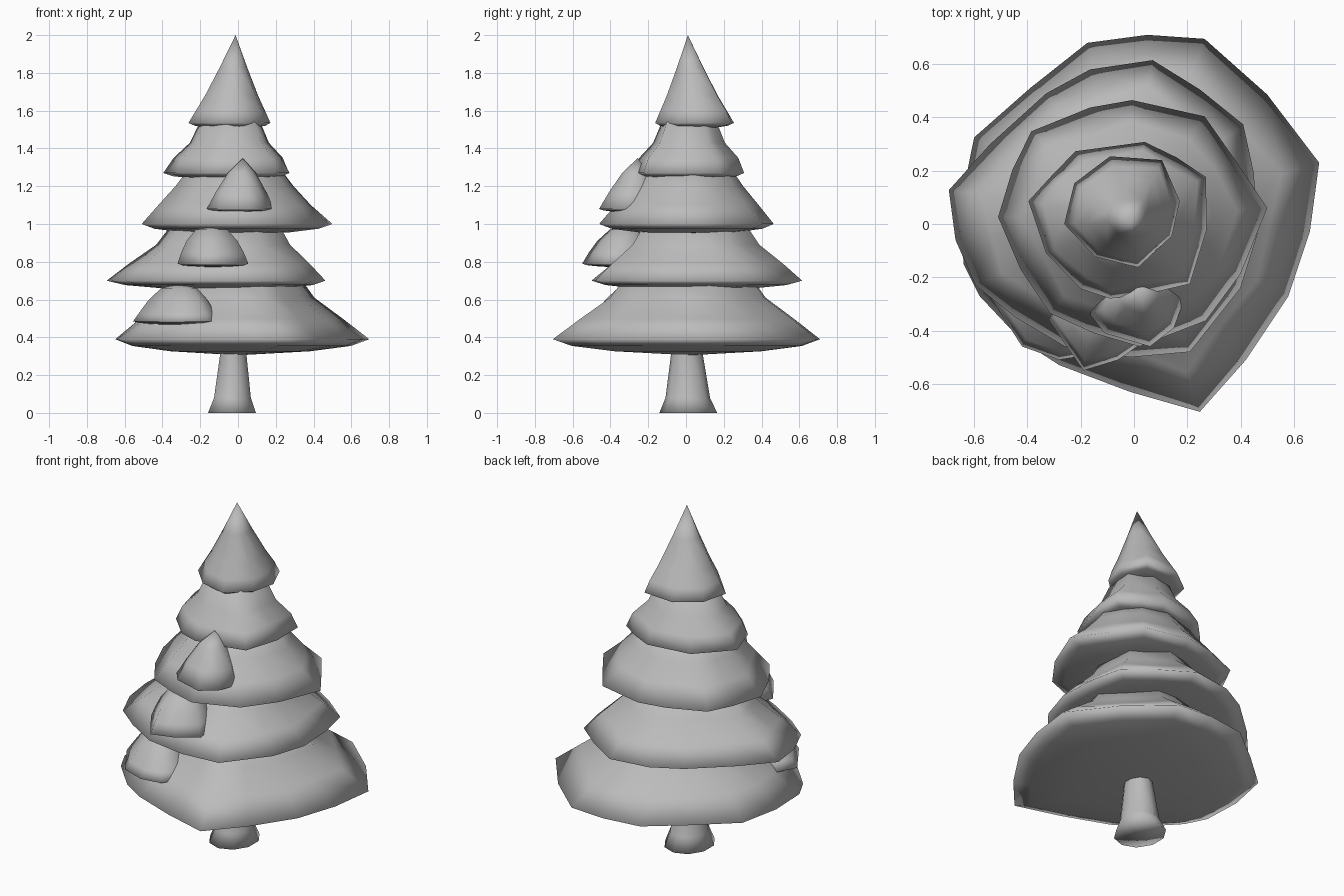
import bpy, bmesh, math

mat = bpy.data.materials.new("plain_grey")
mat.diffuse_color = (0.5, 0.5, 0.5, 1)


def loft(name, outline, rings, centre, top=None, pleat=0.0):
    """Scale an outline about a centre, ring by ring (ratio, z), top to bottom.
    Ratio 0 makes a single point; top shifts the centre of the highest ring."""
    bm = bmesh.new()
    cx, cy = centre
    tx, ty = top or centre
    zr = max(rings, key=lambda r: r[0])[1]
    zt = rings[0][1]
    prev = None
    n = len(outline)
    for k, (s, z) in enumerate(rings):
        f = max(0, min(1, (z - zr) / (zt - zr)))
        ox, oy = cx + (tx - cx) * f, cy + (ty - cy) * f
        if s == 0:
            cur = [bm.verts.new((ox, oy, z))]
        else:
            cur = []
            for i, (x, y) in enumerate(outline):
                w = s * (1 + (pleat * (-1) ** i if z > zr and s > 0.2 else 0))
                cur.append(bm.verts.new((ox + (x - cx) * w, oy + (y - cy) * w, z)))
        if prev:
            for i in range(n):
                j = (i + 1) % n
                if len(prev) == 1:
                    bm.faces.new((prev[0], cur[i], cur[j]))
                elif len(cur) == 1:
                    bm.faces.new((prev[i], cur[0], prev[j]))
                else:
                    bm.faces.new((prev[i], cur[i], cur[j], prev[j]))
        prev = cur
    bmesh.ops.recalc_face_normals(bm, faces=bm.faces[:])
    me = bpy.data.meshes.new(name)
    bm.to_mesh(me)
    bm.free()
    for p in me.polygons:
        p.use_smooth = True
    me.materials.append(mat)
    ob = bpy.data.objects.new(name, me)
    bpy.context.collection.objects.link(ob)
    return ob


def under(z, d):
    """Rim and shallow convex underside."""
    return [(1, z), (0.86, z - 0.42 * d), (0.55, z - 0.75 * d), (0, z - d)]


# Trunk with a flared foot
circle = [(-0.032 + 0.133 * math.cos(a), 0.012 + 0.153 * math.sin(a))
          for a in [math.tau * (i + 0.5) / 10 for i in range(10)]]
loft("trunk", circle,
     [(0, 0.40), (0.52, 0.40), (0.56, 0.30), (0.77, 0.08), (1, 0.0), (0, 0.0)],
     (-0.025, 0.005), (-0.02, 0.0))

# Foliage tiers, bottom to top
loft("bottom_tier",
     [(0.05, 0.71), (-0.175, 0.68), (-0.39, 0.51), (-0.6, 0.325), (-0.65, 0.08),
      (-0.64, -0.15), (-0.58, -0.27), (-0.42, -0.44), (-0.28, -0.53), (-0.015, -0.63),
      (0.247, -0.705), (0.42, -0.51), (0.58, -0.27), (0.66, -0.03), (0.695, 0.23),
      (0.50, 0.486), (0.265, 0.695)],
     [(0, 0.72), (0.48, 0.70), (0.57, 0.61), (0.78, 0.50)] + under(0.39, 0.085),
     (0, 0.02), pleat=0.02)
loft("lower_middle_tier",
     [(0.07, 0.615), (-0.165, 0.58), (-0.33, 0.49), (-0.54, 0.30), (-0.695, 0.127),
      (-0.67, -0.06), (-0.595, -0.23), (-0.445, -0.35), (-0.26, -0.46), (-0.015, -0.50),
      (0.21, -0.48), (0.40, -0.24), (0.463, -0.04), (0.45, 0.19), (0.41, 0.374),
      (0.247, 0.505)],
     [(0, 1.0), (0.5, 0.98), (0.60, 0.89), (0.81, 0.79)] + under(0.70, 0.055),
     (-0.02, 0.03), pleat=0.02)
loft("middle_tier",
     [(-0.007, 0.465), (-0.165, 0.437), (-0.385, 0.348), (-0.456, 0.205), (-0.51, 0.026),
      (-0.426, -0.17), (-0.314, -0.336), (-0.15, -0.41), (0.02, -0.46), (0.27, -0.363),
      (0.40, -0.187), (0.50, 0.06), (0.378, 0.243), (0.265, 0.404)],
     [(0, 1.3), (0.5, 1.28), (0.62, 1.2), (0.80, 1.10)] + under(1.0, 0.06),
     (-0.02, 0.02), pleat=0.025)
loft("upper_middle_tier",
     [(0.04, 0.308), (-0.22, 0.273), (-0.31, 0.18), (-0.396, 0.086), (-0.33, -0.11),
      (-0.2, -0.243), (-0.09, -0.28), (0.06, -0.26), (0.21, -0.225), (0.273, -0.02),
      (0.27, 0.176), (0.16, 0.25)],
     [(0, 1.58), (0.48, 1.54), (0.63, 1.43), (0.87, 1.35)] + under(1.27, 0.04),
     (-0.03, 0.02), pleat=0.025)
loft("top_tier",
     [(0.105, 0.24), (-0.09, 0.254), (-0.224, 0.153), (-0.262, 0), (-0.146, -0.123),
      (0.015, -0.163), (0.142, -0.045), (0.172, 0.086)],
     [(0, 2.0), (0.34, 1.83), (0.66, 1.68), (0.86, 1.60)] + under(1.535, 0.035),
     (-0.02, 0.02), (-0.013, 0.01), pleat=0.02)

# Small boughs on the front
loft("lower_bough",
     [(-0.10, -0.40), (-0.12, -0.28), (-0.3, -0.15), (-0.5, -0.14), (-0.555, -0.25),
      (-0.42, -0.46), (-0.28, -0.51), (-0.16, -0.49)],
     [(0, 0.685), (0.42, 0.66), (0.68, 0.60), (0.88, 0.53)] + under(0.485, 0.02),
     (-0.33, -0.30), (-0.31, -0.27))
loft("middle_bough",
     [(0.055, -0.43), (0.03, -0.25), (-0.12, -0.18), (-0.27, -0.24), (-0.32, -0.36),
      (-0.19, -0.55), (-0.06, -0.51)],
     [(0, 0.99), (0.45, 0.97), (0.72, 0.91), (0.88, 0.85)] + under(0.79, 0.02),
     (-0.13, -0.35), (-0.14, -0.31))
loft("upper_bough",
     [(0.19, -0.28), (0.1, -0.13), (-0.08, -0.13), (-0.165, -0.34), (-0.11, -0.41),
      (0.06, -0.46), (0.15, -0.39)],
     [(0, 1.35), (0.42, 1.27), (0.75, 1.17)] + under(1.08, 0.02),
     (0.02, -0.28), (0.025, -0.255))
